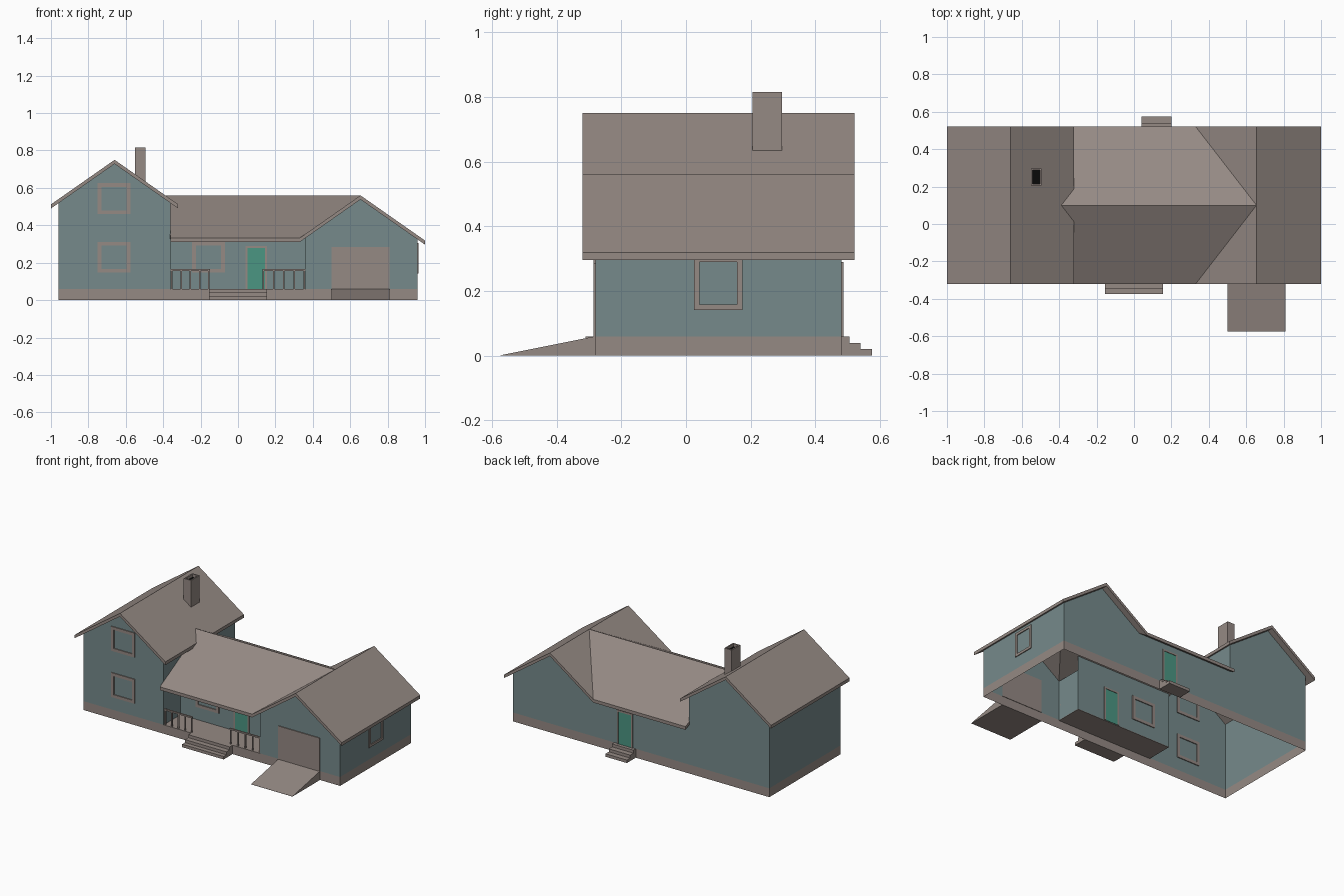
import bpy, bmesh
from mathutils import Vector

if "Cube" in bpy.data.objects:
    bpy.data.objects.remove(bpy.data.objects["Cube"])


def material(name, rgb):
    m = bpy.data.materials.new(name)
    m.diffuse_color = (*rgb, 1)
    m.use_nodes = True
    m.node_tree.nodes["Principled BSDF"].inputs["Base Color"].default_value = m.diffuse_color
    return m


BROWN = material("warm_grey_brown", (0.300, 0.252, 0.230))
TEAL = material("grey_teal_wall", (0.180, 0.255, 0.260))
GREEN = material("green_door", (0.070, 0.305, 0.225))
BLACK = material("flue_black", (0.003, 0.003, 0.003))


def finish(bm, name, mat):
    me = bpy.data.meshes.new(name)
    bm.to_mesh(me)
    bm.free()
    me.materials.append(mat)
    ob = bpy.data.objects.new(name, me)
    bpy.context.collection.objects.link(ob)
    return ob


def boxes(name, mat, items):
    """Each item is (x0, x1, y0, y1, z0, z1)."""
    bm = bmesh.new()
    for x0, x1, y0, y1, z0, z1 in items:
        vs = bmesh.ops.create_cube(bm, size=1)["verts"]
        for v in vs:
            v.co = ((x0 + x1) / 2 + v.co.x * (x1 - x0),
                    (y0 + y1) / 2 + v.co.y * (y1 - y0),
                    (z0 + z1) / 2 + v.co.z * (z1 - z0))
    return finish(bm, name, mat)


def sheet(name, mat, axis, pos, pts, out):
    """Flat wall across an axis, from (other axis, z) points, facing out (+1/-1)."""
    bm = bmesh.new()
    f = bm.faces.new([bm.verts.new((pos, a, z) if axis == 0 else (a, pos, z)) for a, z in pts])
    f.normal_update()
    if f.normal[axis] * out < 0:
        f.normal_flip()
    return finish(bm, name, mat)


def slab(name, mat, polys, drop):
    """Roof skin from top-side polygons, thickened straight down."""
    bm = bmesh.new()
    for p in polys:
        f = bm.faces.new([bm.verts.new(c) for c in p])
        f.normal_update()
        if f.normal.z < 0:
            f.normal_flip()
    bmesh.ops.remove_doubles(bm, verts=bm.verts, dist=1e-4)
    r = bmesh.ops.extrude_face_region(bm, geom=bm.faces[:], use_keep_orig=True)
    for v in r["geom"]:
        if isinstance(v, bmesh.types.BMVert):
            v.co.z -= drop
    bmesh.ops.recalc_face_normals(bm, faces=bm.faces)
    return finish(bm, name, mat)


# Main dimensions
X, YF, YB, YP = 0.96, -0.28, 0.48, -0.10     # outer walls and porch back wall
PX, BASE = 0.36, 0.06                        # porch half width, foundation top
RF, RB, YR = -0.32, 0.52, 0.10               # roof front, back, cross ridge
LX, LZ, RX, RZ, S, T = -0.66, 0.75, 0.655, 0.56, 0.70, 0.022
EZ = RZ - S * (RX - 0.33)                    # eave height of middle roof
MS = (RZ - EZ) / (RB - YR)                   # slope of middle roof


def lz(x):
    return LZ - S * abs(x - LX)


def rz(x):
    return RZ - S * abs(x - RX)


def mz(y):
    return RZ - MS * abs(y - YR)


# Roofs
slab("tall_wing_roof", BROWN, [
    [(LX, RF, LZ), (x, RF, lz(x)), (x, RB, lz(x)), (LX, RB, LZ)] for x in (-1.0, -0.32)], T)
cross = (RX, YR, RZ)
polys = [[(RX, RF, RZ), (1, RF, rz(1)), (1, RB, rz(1)), (RX, RB, RZ), cross]]
for y in (RF, RB):
    polys.append([(RX, y, RZ), (0.33, y, EZ), cross])
    polys.append([(0.33, y, EZ), (-PX, y, EZ), (-0.39, YR, RZ), cross])
slab("low_wing_and_middle_roof", BROWN, polys, T)

# Walls
lt, rt = lz(-X) - T, rz(X) - T
low = rz(PX) - T
sheet("tall_wing_front_wall", TEAL, 1, YF,
      [(-X, BASE), (-PX, BASE), (-PX, lt), (LX, LZ - T), (-X, lt)], -1)
sheet("garage_front_wall", TEAL, 1, YF,
      [(PX, BASE), (X, BASE), (X, rt), (RX, RZ - T), (PX, low)], -1)
sheet("back_wall", TEAL, 1, YB,
      [(-X, BASE), (X, BASE), (X, rt), (RX, RZ - T), (PX, mz(YB) - T), (-PX, mz(YB) - T),
       (-PX, lt), (LX, LZ - T), (-X, lt)], 1)
sheet("left_wall", TEAL, 0, -X, [(YF, BASE), (YB, BASE), (YB, lt), (YF, lt)], -1)
sheet("right_wall", TEAL, 0, X, [(YF, BASE), (YB, BASE), (YB, rt), (YF, rt)], 1)
sheet("porch_back_wall", TEAL, 1, YP,
      [(-PX, BASE), (PX, BASE), (PX, mz(YP) - T), (-PX, mz(YP) - T)], -1)
sheet("porch_right_wall", TEAL, 0, PX, [(YF, BASE), (YP, BASE), (YP, low), (YF, low)], -1)
sheet("porch_left_wall", TEAL, 0, -PX,
      [(YF, BASE), (YP, BASE), (YP, mz(YP) - T), (0.065, lt), (YF, lt)], 1)
sheet("tall_wing_upper_wall", TEAL, 0, -PX, [(YB, mz(YB) - T), (YB, lt), (0.14, lt)], 1)

# Foundation band and porch floor
for s, y in ((-1, YF), (1, YB)):
    sheet("foundation_front" if s < 0 else "foundation_back", BROWN, 1, y,
          [(-X, 0), (X, 0), (X, BASE), (-X, BASE)], s)
for s in (-1, 1):
    sheet("foundation_left" if s < 0 else "foundation_right", BROWN, 0, s * X,
          [(YF, 0), (YB, 0), (YB, BASE), (YF, BASE)], s)
boxes("porch_floor", BROWN, [(-PX, PX, YF, YP, BASE - 0.004, BASE)])

# Steps
boxes("porch_steps", BROWN, [(-0.155, 0.155, y, YF, 0.02 * i, 0.02 * i + 0.02)
                             for i, y in enumerate((-0.375, -0.345, -0.31))])
boxes("back_steps", BROWN, [(0.04, 0.20, YB, y, 0.02 * i, 0.02 * i + 0.02)
                            for i, y in enumerate((0.575, 0.54, 0.505))])

# Garage ramp: box with its front top edge dropped to the ground
ramp = boxes("garage_ramp", BROWN, [(0.50, 0.81, -0.575, YF, 0, BASE)])
for v in ramp.data.vertices:
    if v.co.y < -0.5:
        v.co.z = min(v.co.z, 0.001)
boxes("garage_door", BROWN, [(0.50, 0.81, YF - 0.006, YF + 0.003, BASE, 0.285)])


def frame(name, axis, pos, a0, a1, z0, z1, w=0.02, sill=True, d=0.006):
    """Flat trim around an opening, standing proud on both wall sides."""
    bars = [(a0, a0 + w, z0, z1), (a1 - w, a1, z0, z1), (a0 + w, a1 - w, z1 - w, z1)]
    if sill:
        bars.append((a0 + w, a1 - w, z0, z0 + w))
    p = (pos - d, pos + d)
    boxes(name, BROWN, [(*p, *b) if axis == 0 else (*b[:2], *p, *b[2:]) for b in bars])


# Windows
frame("upper_front_window_frame", 1, YF, -0.75, -0.575, 0.46, 0.625)
frame("lower_front_window_frame", 1, YF, -0.75, -0.575, 0.147, 0.312)
frame("porch_window_frame", 1, YP, -0.245, -0.07, 0.147, 0.312)
frame("right_window_frame", 0, X, 0.025, 0.175, 0.142, 0.306, 0.017)

# Doors
for name, y, x0, x1 in (("front_door", YP, 0.04, 0.155), ("back_door", YB, 0.062, 0.178)):
    frame(name + "_frame", 1, y, x0, x1, BASE, 0.29, 0.011, sill=False)
    boxes(name, GREEN, [(x0 + 0.011, x1 - 0.011, y - 0.003, y + 0.003, BASE, 0.279)])

# Porch railings
for name, x0, x1 in (("left_railing", -0.36, -0.15), ("right_railing", 0.13, 0.36)):
    items = [(x0, x1, -0.276, -0.266, 0.157, 0.167)]
    for i in range(5):
        x = x0 + 0.006 + (x1 - x0 - 0.012) * i / 4
        items.append((x - 0.004, x + 0.004, -0.275, -0.267, BASE, 0.158))
    boxes(name, BROWN, items)

# Chimney with a sunken dark flue
ch = boxes("chimney", BROWN, [(-0.55, -0.495, 0.205, 0.297, 0.60, 0.815)])
bm = bmesh.new()
bm.from_mesh(ch.data)
bm.faces.ensure_lookup_table()
top = max(bm.faces, key=lambda f: f.calc_center_median().z)
bmesh.ops.inset_region(bm, faces=[top], thickness=0.012)
r = bmesh.ops.extrude_face_region(bm, geom=[top])
for v in r["geom"]:
    if isinstance(v, bmesh.types.BMVert):
        v.co += Vector((0, 0, -0.02))
    elif isinstance(v, bmesh.types.BMFace):
        v.material_index = 1
if top.is_valid:
    bmesh.ops.delete(bm, geom=[top], context="FACES_ONLY")
bm.to_mesh(ch.data)
bm.free()
ch.data.materials.append(BLACK)
